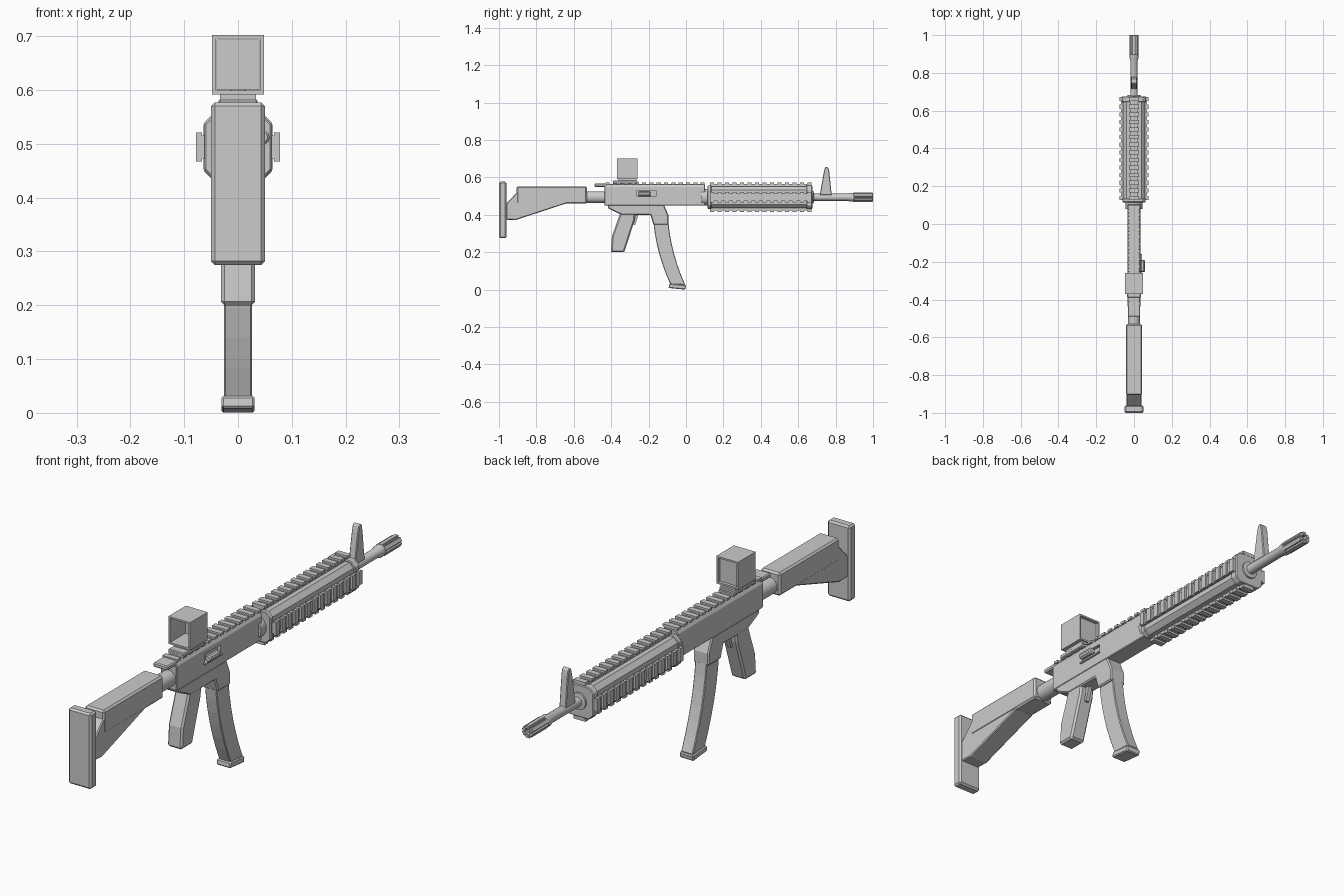
import bpy, bmesh, math
from mathutils import Matrix, Vector

if "Cube" in bpy.data.objects:
    bpy.data.objects.remove(bpy.data.objects["Cube"])

AX = 0.494  # bore axis height


def finish(name, bm, bevel=0.0, smooth=False):
    bmesh.ops.recalc_face_normals(bm, faces=bm.faces)
    me = bpy.data.meshes.new(name)
    bm.to_mesh(me)
    bm.free()
    ob = bpy.data.objects.new(name, me)
    bpy.context.collection.objects.link(ob)
    if bevel:
        m = ob.modifiers.new("bevel", 'BEVEL')
        m.width = bevel
        m.segments = 1
        m.limit_method = 'ANGLE'
        m.angle_limit = math.radians(40)
    if smooth:
        bpy.context.view_layer.objects.active = ob
        ob.select_set(True)
        bpy.ops.object.shade_smooth_by_angle(angle=math.radians(35))
        ob.select_set(False)
    return ob


def add_box(bm, x, y, z):
    c = Vector(((x[0] + x[1]) / 2, (y[0] + y[1]) / 2, (z[0] + z[1]) / 2))
    s = (x[1] - x[0], y[1] - y[0], z[1] - z[0])
    bmesh.ops.create_cube(bm, size=1, matrix=Matrix.Translation(c) @ Matrix.Diagonal((*s, 1)))


def box(name, hw, y, z, bevel=0.0):
    bm = bmesh.new()
    add_box(bm, (-hw, hw), y, z)
    return finish(name, bm, bevel)


def side_profile(name, pts, hw, bevel=0.0):
    """Extrude a (y, z) outline across x."""
    bm = bmesh.new()
    f = bm.faces.new([bm.verts.new((-hw, y, z)) for y, z in pts])
    r = bmesh.ops.extrude_face_region(bm, geom=[f])
    bmesh.ops.translate(bm, vec=(2 * hw, 0, 0), verts=[v for v in r['geom'] if isinstance(v, bmesh.types.BMVert)])
    return finish(name, bm, bevel)


def section(name, pts, y0, y1, bevel=0.0):
    """Extrude an (x, z) outline along y."""
    bm = bmesh.new()
    f = bm.faces.new([bm.verts.new((x, y0, z)) for x, z in pts])
    r = bmesh.ops.extrude_face_region(bm, geom=[f])
    bmesh.ops.translate(bm, vec=(0, y1 - y0, 0), verts=[v for v in r['geom'] if isinstance(v, bmesh.types.BMVert)])
    return finish(name, bm, bevel)


def lathe(name, prof, n=16, x=0.0, z=AX):
    """Stack of rings (y, radius) along y."""
    bm = bmesh.new()
    rings = [[bm.verts.new((x + r * math.cos(2 * math.pi * i / n), y, z + r * math.sin(2 * math.pi * i / n)))
              for i in range(n)] for y, r in prof]
    for a, b in zip(rings, rings[1:]):
        for i in range(n):
            bm.faces.new((a[i], a[(i + 1) % n], b[(i + 1) % n], b[i]))
    bm.faces.new(rings[0])
    bm.faces.new(rings[-1])
    return finish(name, bm, smooth=True)


def rail(name, angle, y0, y1, count, base, top, hw, teeth_hw, tooth=0.022):
    """Toothed rail around the bore axis; heights are measured from the axis."""
    bm = bmesh.new()
    add_box(bm, (-hw, hw), (y0, y1), base)
    pitch = (y1 - y0 - tooth) / (count - 1)
    for i in range(count):
        y = y0 + i * pitch
        add_box(bm, (-teeth_hw, teeth_hw), (y, y + tooth), (base[1] - 0.003, top))
    bmesh.ops.rotate(bm, verts=bm.verts, cent=(0, 0, 0), matrix=Matrix.Rotation(angle, 3, 'Y'))
    bmesh.ops.translate(bm, verts=bm.verts, vec=(0, 0, AX))
    return finish(name, bm)


def octagon(h, c):
    return [(-c, AX - h), (c, AX - h), (h, AX - c), (h, AX + c),
            (c, AX + h), (-c, AX + h), (-h, AX + c), (-h, AX - c)]


# Shoulder stock
box("butt_pad", 0.05, (-1.0, -0.96), (0.275, 0.577), 0.007)
box("stock_body", 0.043, (-0.906, -0.53), (0.46, 0.552), 0.007)
side_profile("stock_brace", [(-0.962, 0.374), (-0.912, 0.372), (-0.64, 0.461), (-0.64, 0.475),
                             (-0.90, 0.525), (-0.962, 0.458)], 0.041, 0.004)
lathe("buffer_tube", [(-0.54, 0.032), (-0.43, 0.032)])

# Upper receiver with port recess
receiver = section("upper_receiver", [(-0.035, 0.45), (0.035, 0.45), (0.035, 0.548), (0.026, 0.563),
                                      (-0.026, 0.563), (-0.035, 0.548)], -0.437, 0.102, 0.003)
bm = bmesh.new()
add_box(bm, (0.022, 0.06), (-0.262, -0.16), (0.496, 0.53))
cutter = finish("port_cutter", bm)
cutter.hide_render = True
cutter.hide_viewport = True
m = receiver.modifiers.new("port", 'BOOLEAN')
m.operation = 'DIFFERENCE'
m.object = cutter
m.solver = 'EXACT'
lathe("side_knob", [(-0.255, 0.010), (-0.25, 0.014), (-0.195, 0.014), (-0.19, 0.010)], 10, 0.045, 0.512)
bm = bmesh.new()
add_box(bm, (0.03, 0.042), (-0.268, -0.158), (0.491, 0.497))
finish("port_door", bm)
rail("receiver_rail", 0, -0.43, 0.10, 14, (0.06, 0.072), 0.079, 0.024, 0.033)
box("charging_handle", 0.032, (-0.49, -0.425), (0.55, 0.568), 0.004)

# Lower receiver, grip and trigger
side_profile("lower_receiver", [(-0.42, 0.455), (-0.414, 0.433), (-0.345, 0.40), (-0.19, 0.40), (-0.174, 0.347),
                                (-0.093, 0.347), (-0.093, 0.396), (-0.118, 0.455)], 0.034, 0.005)
side_profile("grip", [(-0.35, 0.415), (-0.27, 0.415), (-0.275, 0.37), (-0.33, 0.2), (-0.402, 0.2),
                      (-0.396, 0.285)], 0.032, 0.007)
side_profile("trigger", [(-0.275, 0.405), (-0.255, 0.405), (-0.262, 0.375), (-0.273, 0.345), (-0.282, 0.345),
                         (-0.278, 0.375)], 0.008)

# Curved magazine: a centre line offset to both sides
front, back = [], []
for i in range(7):
    t = i / 6
    z = 0.36 - 0.335 * t
    y = -0.134 + 0.03 * t + 0.06 * t * t
    front.append((y + 0.040, z))
    back.append((y - 0.040, z + 0.004 * t))
side_profile("magazine", front + back[::-1], 0.026, 0.003)
side_profile("magazine_base", [(-0.093, 0.009), (-0.004, 0.0), (0.0, 0.024), (-0.09, 0.032)], 0.031, 0.004)

# Handguard with a rail on each of four sides
section("handguard", octagon(0.058, 0.040), 0.118, 0.665)
section("handguard_cap", octagon(0.064, 0.044), 0.645, 0.675, 0.003)
section("handguard_collar", octagon(0.062, 0.043), 0.115, 0.135, 0.003)
lathe("barrel_nut", [(0.08, 0.045), (0.13, 0.045)])
for i, side in enumerate(("top", "right", "bottom", "left")):
    rail(side + "_rail", i * math.pi / 2, 0.127, 0.672, 14, (0.05, 0.070), 0.078, 0.021, 0.027)

# Barrel and pronged muzzle
lathe("barrel", [(0.66, 0.034), (0.682, 0.034), (0.684, 0.019), (0.865, 0.019), (0.88, 0.024), (0.90, 0.024),
                 (0.902, 0.018), (0.985, 0.018)])
bm = bmesh.new()
for i in range(6):
    before = set(bm.verts)
    add_box(bm, (-0.009, 0.009), (0.895, 1.0), (0.010, 0.0245))
    bmesh.ops.rotate(bm, verts=[v for v in bm.verts if v not in before], cent=(0, 0, 0),
                     matrix=Matrix.Rotation(i * math.pi / 3, 3, 'Y'))
bmesh.ops.translate(bm, verts=bm.verts, vec=(0, 0, AX))
finish("muzzle_prongs", bm, 0.002)

# Front sight post
side_profile("front_sight", [(0.715, 0.505), (0.737, 0.63), (0.743, 0.652), (0.752, 0.658), (0.761, 0.652),
                             (0.766, 0.63), (0.779, 0.505)], 0.015, 0.003)

# Boxy optic: hollow housing, lens and mount
bm = bmesh.new()
SY, SZ = (-0.37, -0.26), (0.592, 0.702)
add_box(bm, (-0.048, 0.048), SY, SZ)
ends = [f for f in bm.faces if abs(f.normal.y) > 0.9]
bmesh.ops.inset_individual(bm, faces=ends, thickness=0.0095)
bmesh.ops.bridge_loops(bm, edges=list({e for f in ends for e in f.edges}))
bmesh.ops.delete(bm, geom=ends, context='FACES_ONLY')
finish("sight_housing", bm)
box("sight_lens", 0.040, (-0.275, -0.270), (0.60, 0.694))
box("sight_neck", 0.033, (-0.36, -0.265), (0.57, 0.596))
box("sight_mount", 0.036, (-0.39, -0.26), (0.567, 0.583), 0.003)
